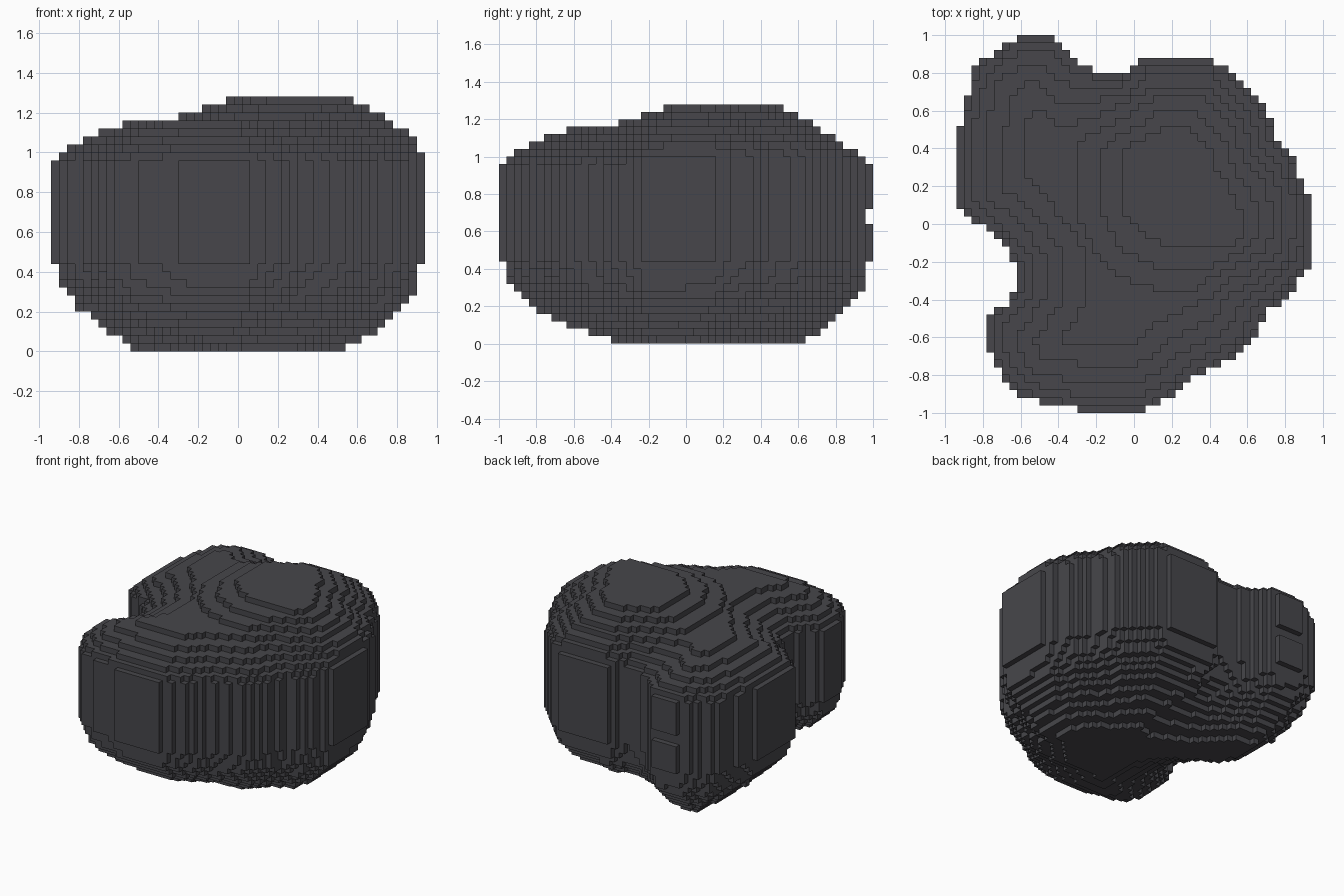
import bpy, bmesh, math
from mathutils import Vector
from mathutils.geometry import intersect_point_line

cube = bpy.data.objects.get("Cube")
if cube:
    bpy.data.objects.remove(cube, do_unlink=True)

STEP = 0.04
COLUMNS, ROWS, LAYERS = 47, 50, 32
LEFT, FRONT = -COLUMNS * STEP / 2, -ROWS * STEP / 2

# Plan outline of the three-lobed boulder through the rim block centres
OUTLINE = [Vector(p) for p in (
    (.93, .16), (.88, .25), (.84, .36), (.76, .44), (.72, .56), (.68, .64),
    (.56, .76), (.5, .82), (.42, .87), (.04, .87), (-.06, .79), (-.14, .79),
    (-.25, .83), (-.38, .95), (-.42, .985), (-.62, .985), (-.72, .92),
    (-.8, .87), (-.84, .83), (-.88, .68), (-.93, .48), (-.93, .1),
    (-.86, .03), (-.7, -.1), (-.64, -.19), (-.6, -.23), (-.6, -.32),
    (-.68, -.43), (-.77, -.48), (-.77, -.68), (-.72, -.77), (-.66, -.86),
    (-.6, -.91), (-.46, -.945), (-.26, -.985), (.06, -.985), (.14, -.94),
    (.26, -.87), (.34, -.79), (.5, -.72), (.6, -.65), (.66, -.57),
    (.7, -.47), (.8, -.4), (.88, -.28), (.93, -.24))]
EDGES = list(zip(OUTLINE, OUTLINE[1:] + OUTLINE[:1]))


def depth_inside(p):
    """Distance from the outer rim, or zero when outside it."""
    inside, nearest = False, math.inf
    for a, b in EDGES:
        if (a.y > p.y) != (b.y > p.y):
            if p.x < a.x + (p.y - a.y) * (b.x - a.x) / (b.y - a.y):
                inside = not inside
        _, t = intersect_point_line(p, a, b)
        nearest = min(nearest, (a.lerp(b, min(max(t, 0), 1)) - p).length)
    return nearest + STEP / 2 if inside else 0


def crown_height(p):
    """The main lobe rises above the front and back right lobes."""
    r = math.hypot(max(.2 - p.x, 0), max(.15 - p.y, 0))
    return max(1.16, 1.28 - .33 * max(0, r - .2))


def taper_spread(p):
    """The underside is steeper near the front left and the back right."""
    front_left = max(0, 1 - (p - Vector((.6, -.25))).length / .7)
    back_right = max(0, 1 - (p - Vector((-.35, .65))).length / .6)
    return 1 - .42 * front_left - .55 * back_right


def is_solid(p, depth, z):
    """Rounded rim above and a wider taper below."""
    crown = crown_height(p)
    drop = crown - z
    if drop < 0:
        return False
    rim = .42 * max(0, 1 - drop / (.26 + .8 * (crown - 1.16))) ** 2
    taper = 0
    if z < .44:
        taper = taper_spread(p) * (.6 * (1 - z / .46) ** 2.4 + .04)
    return depth > max(rim, taper)


# Fill the block grid
solid = set()
for i in range(COLUMNS):
    for j in range(ROWS):
        p = Vector((LEFT + (i + .5) * STEP, FRONT + (j + .5) * STEP))
        depth = depth_inside(p)
        if depth > 0:
            solid.update((i, j, k) for k in range(LAYERS)
                         if is_solid(p, depth, (k + .5) * STEP))

# Small chip in the back face
solid = {c for c in solid if not (c[1] == ROWS - 1 and c[2] in (16, 17))}

# Skin the exposed block faces
bm = bmesh.new()
corners = {}


def corner(key):
    if key not in corners:
        i, j, k = key
        corners[key] = bm.verts.new((LEFT + i * STEP, FRONT + j * STEP, k * STEP))
    return corners[key]


for cell in solid:
    for axis in range(3):
        u, v = (axis + 1) % 3, (axis + 2) % 3
        for side in (0, 1):
            neighbour = list(cell)
            neighbour[axis] += 2 * side - 1
            if tuple(neighbour) in solid:
                continue
            loop = []
            for du, dv in ((0, 0), (1, 0), (1, 1), (0, 1)):
                key = list(cell)
                key[axis] += side
                key[u] += du
                key[v] += dv
                loop.append(corner(tuple(key)))
            bm.faces.new(loop if side else loop[::-1])

mesh = bpy.data.meshes.new("boulder")
bm.to_mesh(mesh)
bm.free()
boulder = bpy.data.objects.new("boulder", mesh)
bpy.context.collection.objects.link(boulder)

# Dark stone colour
stone = bpy.data.materials.new("dark_stone")
stone.use_nodes = True
colour = (.063, .062, .07, 1)
stone.diffuse_color = colour
stone.node_tree.nodes["Principled BSDF"].inputs["Base Color"].default_value = colour
mesh.materials.append(stone)
